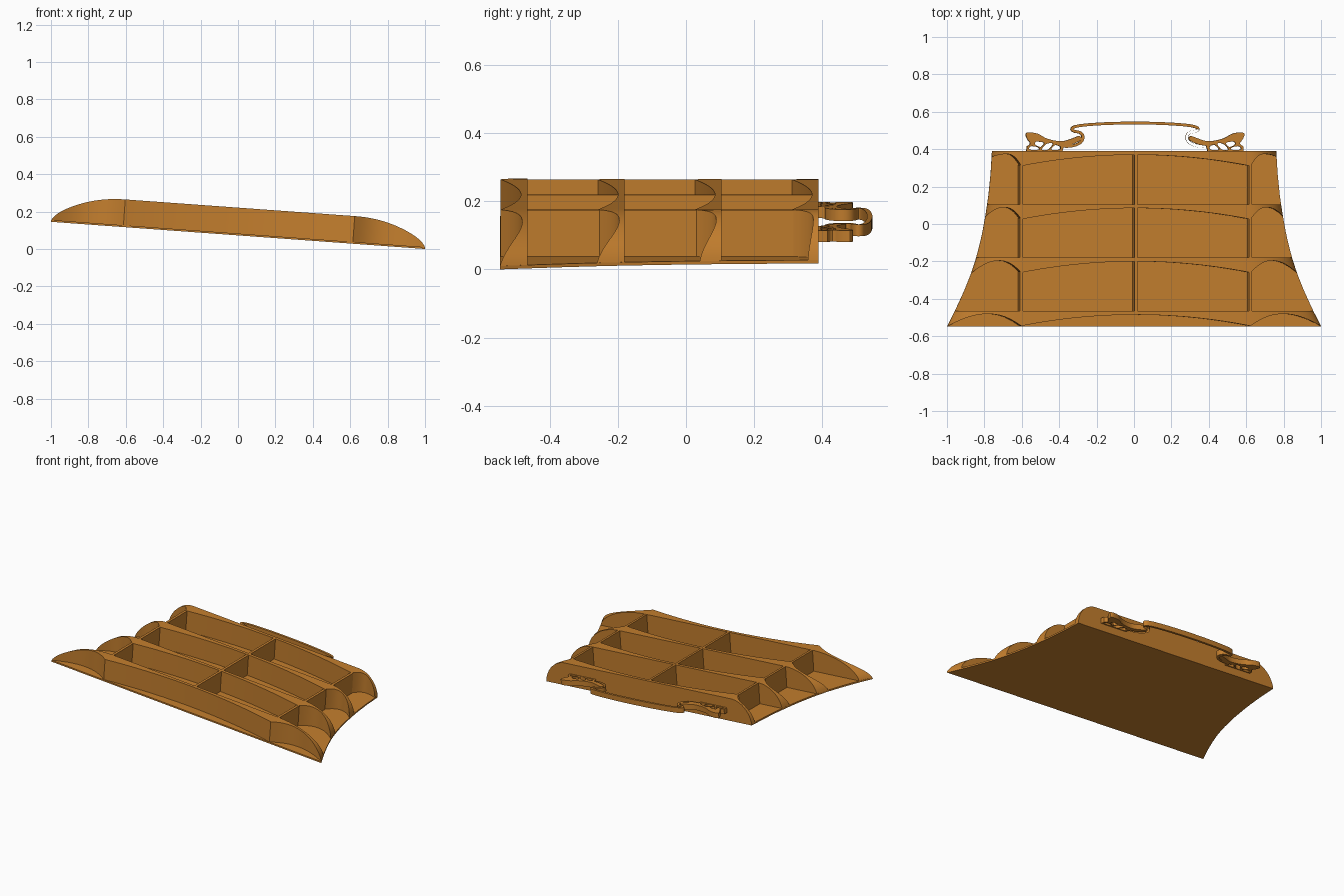
import bpy, bmesh, math
from mathutils import Matrix, Vector

if "Cube" in bpy.data.objects:
    bpy.data.objects.remove(bpy.data.objects["Cube"])

H, PX = 0.148, 0.615                  # wall height, divider position
TILT = Matrix.Translation((0, 0, 0.0726)) @ Matrix.Rotation(math.radians(4.15), 4, 'Y')

mat = bpy.data.materials.new("golden_brown")
mat.diffuse_color = (0.55, 0.21, 0.027, 1)
mat.use_nodes = True
mat.node_tree.nodes["Principled BSDF"].inputs["Base Color"].default_value = mat.diffuse_color


def finish(name, bm=None, mesh=None):
    """Turn a bmesh or mesh into a tilted, shaded object."""
    if mesh is None:
        bmesh.ops.recalc_face_normals(bm, faces=bm.faces)
        mesh = bpy.data.meshes.new(name)
        bm.to_mesh(mesh)
        bm.free()
    mesh.transform(TILT)
    mesh.materials.clear()
    mesh.materials.append(mat)
    ob = bpy.data.objects.new(name, mesh)
    bpy.context.collection.objects.link(ob)
    bpy.ops.object.select_all(action='DESELECT')
    ob.select_set(True)
    bpy.context.view_layer.objects.active = ob
    bpy.ops.object.shade_smooth_by_angle(angle=math.radians(30))
    return ob


# Flared side outline: half width at each y
SIDE = [(-0.547, 1.0025), (-0.46, 0.958), (-0.36, 0.912), (-0.26, 0.872), (-0.18, 0.846),
        (-0.06, 0.816), (0.05, 0.796), (0.15, 0.781), (0.27, 0.769), (0.39, 0.762)]


def half_width(y):
    y = max(SIDE[0][0], min(SIDE[-1][0], y))
    for (a, wa), (b, wb) in zip(SIDE, SIDE[1:]):
        if y <= b:
            return wa + (wb - wa) * (y - a) / (b - a)


# Base plate
bm = bmesh.new()
ys = [-0.547 + 0.937 * i / 24 for i in range(25)]
ring = [(half_width(y), y) for y in ys] + [(-half_width(y), y) for y in reversed(ys)]
face = bm.faces.new([bm.verts.new((x, y, 0)) for x, y in ring])
ext = bmesh.ops.extrude_face_region(bm, geom=[face])
bmesh.ops.translate(bm, vec=(0, 0, 0.01),
                    verts=[v for v in ext['geom'] if isinstance(v, bmesh.types.BMVert)])
finish("base_plate", bm)

# Cross walls: flat back, three scooped bays in front, rounded ends
WALLS = [(-0.465, 0.082), (-0.18, 0.082), (0.105, 0.065), (0.39, 0.032)]
CUSP, THIN = 0.08, 0.02


def wall(name, y0, end_depth):
    cols = []
    for i in range(21):               # rounded end bay
        t = math.sin(math.pi / 2 * i / 20)
        edge = CUSP if t < 0.5 else max(end_depth, THIN)
        yf = y0 - (0.016 + (edge - 0.016) * abs(2 * t - 1) ** 2.2)
        h = max(0.01, H * max(0, 1 - t * t) ** 0.55)
        cols.append((PX + t * (half_width(yf) - PX), yf, PX + t * (half_width(y0) - PX), h))
    left = [(-a, yf, -b, h) for a, yf, b, h in reversed(cols)]
    mid = []
    for i in range(1, 24):            # long middle bay
        u = i / 12 - 1
        mid.append((PX * u, y0 - (THIN + (CUSP - THIN) * u * u), PX * u, H))
    bm = bmesh.new()
    prev = None
    for xf, yf, xb, h in left + mid + cols:
        cur = [bm.verts.new(p) for p in ((xf, yf, 0), (xf, yf, h), (xb, y0, h), (xb, y0, 0))]
        if prev:
            for k in range(4):
                bm.faces.new((prev[k], prev[(k + 1) % 4], cur[(k + 1) % 4], cur[k]))
        else:
            bm.faces.new(cur)
        prev = cur
    bm.faces.new(prev)
    finish(name, bm)


for i, (y0, d) in enumerate(WALLS):
    wall(f"cross_wall_{i + 1}", y0, d)

# Dividers between the walls
for i, ((ya, _), (yb, _)) in enumerate(zip(WALLS, WALLS[1:])):
    for x, side in ((-PX, "left"), (0, "middle"), (PX, "right")):
        y1 = yb - (CUSP if x else THIN) + 0.006
        bm = bmesh.new()
        bmesh.ops.create_cube(bm, size=1, matrix=Matrix.Translation((x, (ya + y1) / 2, H / 2))
                              @ Matrix.Diagonal((0.016, y1 - ya, H - 0.001, 1)))
        finish(f"divider_{side}_{i + 1}", bm)


# Handle pieces: filled flat curves with thickness
def smooth(pts, n=6, closed=False):
    """Catmull-Rom points through a short list."""
    P = [Vector(p) for p in pts]
    P = [P[-1]] + P + P[:2] if closed else [P[0]] + P + [P[-1]]
    out = []
    for a, b, c, d in zip(P, P[1:], P[2:], P[3:]):
        for k in range(n):
            t = k / n
            out.append(0.5 * (2 * b + (c - a) * t + (2 * a - 5 * b + 4 * c - d) * t * t
                              + (3 * b - a - 3 * c + d) * t ** 3))
    return out if closed else out + [P[-1]]


def plate(name, loops, z=0.067, half=0.017):
    cu = bpy.data.curves.new(name, 'CURVE')
    cu.dimensions, cu.fill_mode, cu.extrude = '2D', 'BOTH', half
    for pts in loops:
        sp = cu.splines.new('POLY')
        sp.points.add(len(pts) - 1)
        for q, p in zip(sp.points, pts):
            q.co = (p[0], p[1], 0, 1)
        sp.use_cyclic_u = True
    tmp = bpy.data.objects.new(name + "_tmp", cu)
    bpy.context.collection.objects.link(tmp)
    dg = bpy.context.evaluated_depsgraph_get()
    me = bpy.data.meshes.new_from_object(tmp.evaluated_get(dg))
    bpy.data.objects.remove(tmp)
    me.transform(Matrix.Translation((0, 0, z)))
    bm = bmesh.new()
    bm.from_mesh(me)
    bmesh.ops.remove_doubles(bm, verts=bm.verts, dist=0.0002)
    finish(name, bm)


# Grip: a ribbon bar curling back at both ends
half_path = [(0, 0.540), (0.15, 0.537), (0.27, 0.529), (0.325, 0.519), (0.338, 0.506),
             (0.325, 0.496), (0.295, 0.489), (0.281, 0.474), (0.281, 0.452), (0.298, 0.432),
             (0.335, 0.418), (0.38, 0.416), (0.42, 0.43)]
path = smooth([(-x, y) for x, y in half_path[:0:-1]] + half_path)
outer, inner = [], []
for i, p in enumerate(path):
    d = (path[min(i + 1, len(path) - 1)] - path[max(i - 1, 0)]).normalized()
    n = Vector((-d.y, d.x)) * 0.0075
    outer.append(p + n)
    inner.append(p - n)
plate("handle_grip", [outer + inner[::-1]])

# Pierced wing brackets joining the grip to the back wall
WING = [(0.582, 0.388), (0.58, 0.415), (0.562, 0.43), (0.578, 0.455), (0.586, 0.482),
        (0.565, 0.490), (0.52, 0.482), (0.48, 0.46), (0.43, 0.446), (0.38, 0.444),
        (0.33, 0.46), (0.298, 0.47), (0.29, 0.45), (0.34, 0.425), (0.38, 0.42), (0.39, 0.388)]
HOLES = [[(0.405, 0.398), (0.45, 0.398), (0.425, 0.424), (0.402, 0.416)],
         [(0.465, 0.398), (0.50, 0.398), (0.475, 0.428), (0.44, 0.43)],
         [(0.515, 0.398), (0.565, 0.398), (0.56, 0.415), (0.525, 0.412)],
         [(0.505, 0.412), (0.535, 0.424), (0.53, 0.44), (0.488, 0.434)]]
for s, side in ((-1, "left"), (1, "right")):
    body = smooth(WING[1:-1], 4)
    loops = [[WING[0]] + body + [WING[-1]]] + [smooth(h, 4, True) for h in HOLES]
    plate(f"handle_bracket_{side}", [[(s * p[0], p[1]) for p in lp] for lp in loops])
